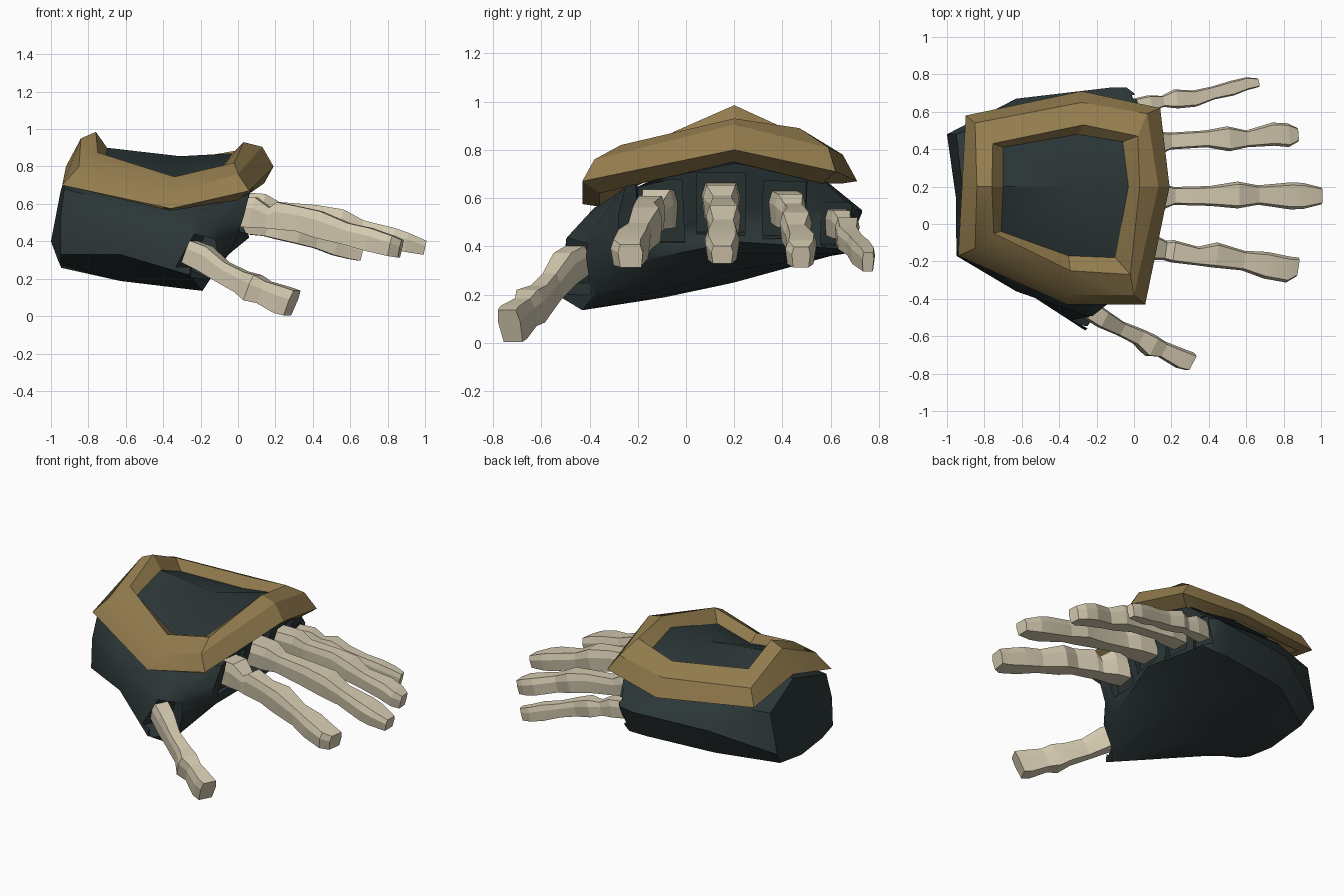
import bpy, bmesh, math
from mathutils import Vector


def material(name, rgb):
    m = bpy.data.materials.new(name)
    m.diffuse_color = (*rgb, 1)
    return m


DARK = material("dark_leather", (0.025, 0.037, 0.038))
GOLD = material("aged_gold", (0.29, 0.20, 0.075))
BONE = material("bone", (0.67, 0.60, 0.44))


def smooth(ob, angle):
    bpy.ops.object.select_all(action='DESELECT')
    ob.select_set(True)
    bpy.context.view_layer.objects.active = ob
    bpy.ops.object.shade_smooth_by_angle(angle=math.radians(angle))


def finish(bm, name, mat, angle):
    bmesh.ops.recalc_face_normals(bm, faces=bm.faces)
    me = bpy.data.meshes.new(name)
    bm.to_mesh(me)
    bm.free()
    ob = bpy.data.objects.new(name, me)
    bpy.context.collection.objects.link(ob)
    me.materials.append(mat)
    smooth(ob, angle)
    return ob


def loft(name, rings, mat, caps=True, closed=False, angle=30):
    """Skin a list of rings that have equal point counts."""
    bm = bmesh.new()
    vs = [[bm.verts.new(p) for p in r] for r in rings]
    n = len(vs[0])
    pairs = list(zip(vs, vs[1:])) + ([(vs[-1], vs[0])] if closed else [])
    for a, b in pairs:
        for i in range(n):
            j = (i + 1) % n
            bm.faces.new((a[i], a[j], b[j], b[i]))
    if caps:
        for r in (vs[0], vs[-1]):
            c = bm.verts.new(sum((v.co for v in r), Vector()) / n)
            for i in range(n):
                bm.faces.new((r[i], r[(i + 1) % n], c))
    return finish(bm, name, mat, angle)


# Glove body: rings from the wrist to the knuckles
body = loft("glove_body", [
    [(-.95, -.06, .29), (-.95, -.17, .33), (-.95, -.16, .52), (-.93, -.13, .68), (-.92, .2, .77),
     (-.95, .48, .66), (-1, .48, .40), (-.965, .40, .305), (-.945, .15, .258)],
    [(-.63, -.09, .188), (-.63, -.33, .33), (-.63, -.36, .48), (-.63, -.30, .60), (-.63, .2, .82),
     (-.63, .58, .67), (-.63, .67, .53), (-.63, .60, .36), (-.63, .2, .25)],
    [(-.19, -.43, .135), (-.26, -.57, .22), (-.23, -.50, .43), (-.22, -.38, .56), (-.22, .2, .80),
     (-.22, .58, .66), (-.12, .73, .54), (-.18, .66, .37), (-.22, .2, .30)],
    [(-.14, -.37, .21), (-.16, -.46, .30), (-.10, -.38, .48), (-.04, -.28, .62), (0, .2, .76),
     (0, .57, .68), (-.04, .73, .55), (-.05, .66, .37), (-.06, .2, .37)],
    [(-.05, -.23, .33), (-.01, -.28, .41), (.03, -.28, .53), (.06, -.25, .65), (.09, .2, .745),
     (.06, .55, .69), (.0, .70, .55), (.0, .64, .39), (.06, .2, .42)],
], DARK, angle=40)

# Gold frame: corner rings from the outer rim to the inner lip
outer = [(-.90, .58, .72), (-.28, .71, .67), (.14, .62, .71), (.19, .2, .80),
         (.06, -.43, .67), (-.36, -.43, .575), (-.94, -.17, .70), (-.92, .2, .80)]
ridge = [(-.85, .54, .82), (-.28, .65, .78), (.07, .59, .81), (.13, .2, .905),
         (0, -.38, .76), (-.36, -.38, .65), (-.85, -.13, .80), (-.84, .2, .95)]
crest = [(-.755, .43, .88), (-.27, .53, .84), (.02, .47, .89), (.03, .2, .93),
         (-.02, -.27, .82), (-.34, -.25, .745), (-.75, -.05, .875), (-.76, .2, .985)]
lip = [(-.70, .41, .81), (-.30, .48, .78), (-.06, .44, .83), (-.03, .2, .87),
       (-.10, -.18, .77), (-.35, -.17, .71), (-.71, -.04, .82), (-.70, .2, .90)]
under = [(-.37 + (x + .37) * .86, .17 + (y - .17) * .88, z - (.05 if x > 0 else .01))
         for x, y, z in outer]
loft("gold_frame", [under, outer, ridge, crest, lip], GOLD, caps=False, closed=True, angle=25)

# Dark panel inside the frame, creased along its middle
bm = bmesh.new()
edge = [bm.verts.new(p) for p in lip]
mid = bm.verts.new((-.31, .2, .855))
for i in range(8):
    bm.faces.new((edge[i], edge[(i + 1) % 8], mid))
finish(bm, "hand_back_panel", DARK, 40)

SECTION = [(-.8, 1), (.8, 1), (1, .3), (.85, -1), (-.85, -1), (-1, .3)]
BOX = [(-1, 1), (1, 1), (1, -1), (-1, -1)]


def section(c, d, hw, hh, shape):
    side = Vector((-d.y, d.x, 0)).normalized()
    up = d.cross(side)
    return [c + side * (a * hw) + up * (b * hh) for a, b in shape]


def finger(name, socket, stations):
    """Stations are (x, y, z, half width, half height); socket is its half size."""
    pts = [Vector(s[:3]) for s in stations]
    axis = (pts[-1] - pts[0]).normalized()
    rings = [section(p, axis, s[3], s[4], SECTION) for p, s in zip(pts, stations)]
    loft(name, rings, BONE, angle=8)
    # Recess cut into the glove around the finger root
    start = pts[0] + axis * .015
    cutter = loft(name + "_cutter", [section(start, axis, *socket, BOX),
                                     section(start + axis * .3, axis, *socket, BOX)], DARK)
    cutter.hide_render = True
    mod = body.modifiers.new("socket", 'BOOLEAN')
    mod.operation = 'DIFFERENCE'
    mod.solver = 'EXACT'
    mod.object = cutter
    bpy.context.view_layer.objects.active = body
    bpy.ops.object.modifier_apply(modifier=mod.name)
    bpy.data.objects.remove(cutter)


finger("index_finger", (.095, .135), [
    (-.02, -.10, .555, .07, .08), (.08, -.12, .555, .072, .082), (.16, -.14, .525, .052, .056),
    (.20, -.145, .538, .06, .073), (.33, -.17, .518, .05, .066), (.43, -.165, .49, .068, .072),
    (.58, -.195, .44, .053, .058), (.70, -.22, .41, .072, .062), (.82, -.243, .375, .07, .055),
    (.87, -.23, .36, .052, .048)])
finger("middle_finger", (.10, .13), [
    (-.01, .145, .59, .08, .075), (.13, .145, .58, .075, .075), (.21, .15, .555, .048, .056),
    (.40, .15, .53, .053, .066), (.55, .155, .505, .072, .067), (.66, .155, .46, .052, .053),
    (.83, .15, .415, .072, .056), (.90, .15, .395, .07, .052), (1.0, .15, .365, .045, .038)])
finger("ring_finger", (.09, .12), [
    (-.02, .405, .565, .065, .068), (.12, .432, .548, .064, .07), (.19, .443, .525, .045, .053),
    (.38, .455, .505, .045, .06), (.50, .455, .48, .067, .062), (.60, .455, .44, .045, .052),
    (.74, .48, .40, .062, .054), (.82, .475, .375, .064, .05), (.87, .477, .355, .038, .043)])
finger("little_finger", (.065, .09), [
    (-.03, .618, .50, .046, .055), (.08, .643, .492, .045, .058), (.15, .655, .47, .03, .043),
    (.22, .668, .465, .052, .055), (.32, .67, .435, .044, .048), (.42, .70, .405, .035, .043),
    (.52, .725, .375, .04, .05), (.60, .75, .35, .034, .045), (.66, .755, .335, .024, .04)])
finger("thumb", (.095, .105), [
    (-.27, -.44, .35, .055, .062), (-.18, -.50, .31, .052, .068), (-.08, -.555, .235, .04, .057),
    (.02, -.60, .183, .046, .06), (.08, -.645, .152, .062, .074), (.14, -.665, .127, .045, .063),
    (.24, -.715, .085, .055, .075), (.29, -.73, .07, .052, .072)])
smooth(body, 40)
